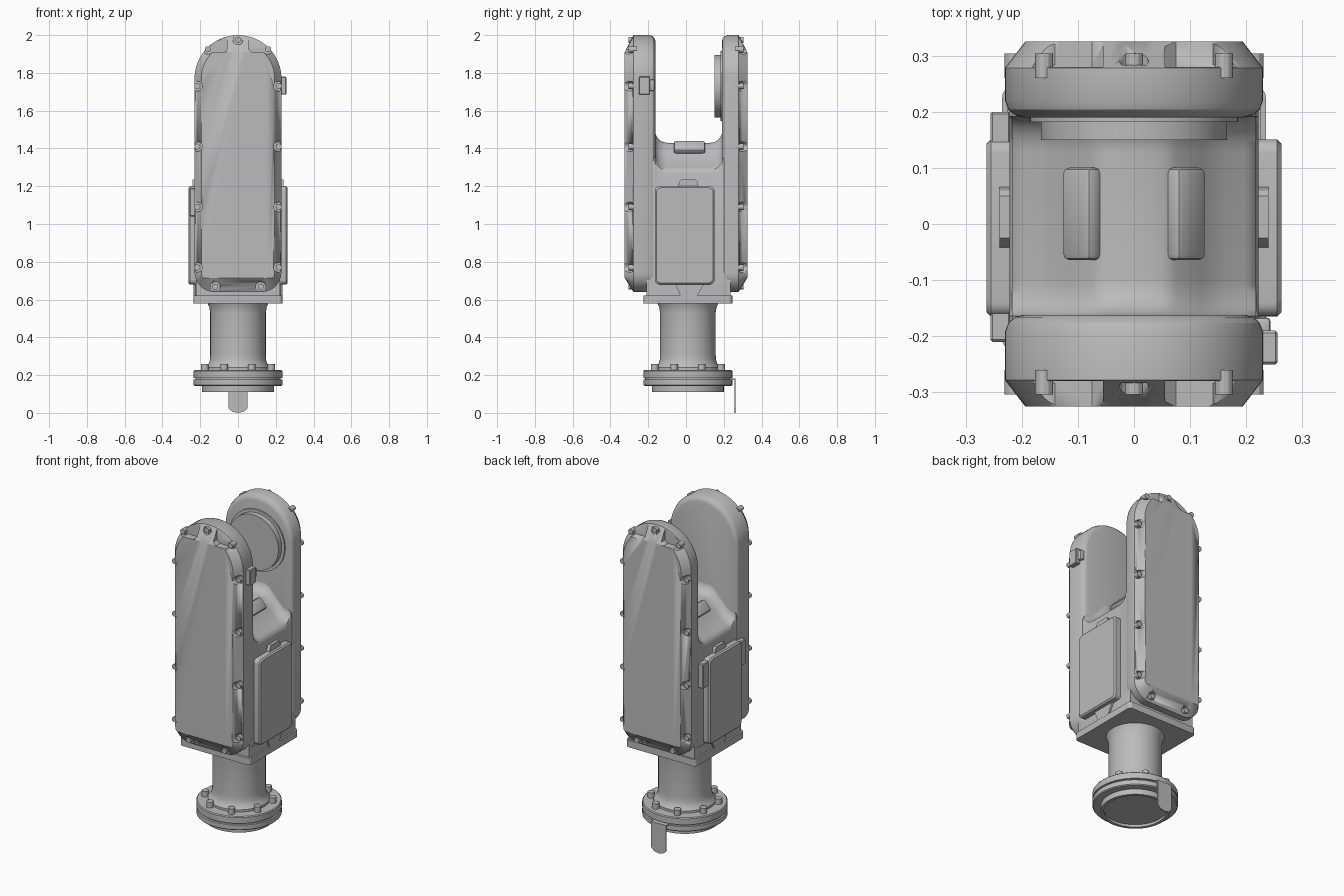
import bpy, bmesh, math
from mathutils import Matrix, Vector

old = bpy.data.objects.get("Cube")
if old:
    bpy.data.objects.remove(old, do_unlink=True)

grey = bpy.data.materials.new("light_grey")
grey.use_nodes = True
GREY = (0.5, 0.5, 0.5, 1)
grey.diffuse_color = GREY
grey.node_tree.nodes["Principled BSDF"].inputs["Base Color"].default_value = GREY
BASE_Y = 0.01


def finish(name, bm, angle=28):
    bmesh.ops.recalc_face_normals(bm, faces=bm.faces)
    me = bpy.data.meshes.new(name)
    bm.to_mesh(me)
    bm.free()
    me.materials.append(grey)
    ob = bpy.data.objects.new(name, me)
    bpy.context.collection.objects.link(ob)
    bpy.ops.object.select_all(action='DESELECT')
    ob.select_set(True)
    bpy.context.view_layer.objects.active = ob
    bpy.ops.object.shade_smooth_by_angle(angle=math.radians(angle))
    return ob


def loft(rings, bm=None):
    """Skin a list of equal closed rings and cap both ends."""
    bm = bm or bmesh.new()
    vs = [[bm.verts.new(p) for p in r] for r in rings]
    n = len(rings[0])
    for a, b in zip(vs, vs[1:]):
        for i in range(n):
            bm.faces.new((a[i], a[(i + 1) % n], b[(i + 1) % n], b[i]))
    bm.faces.new(vs[0])
    bm.faces.new(vs[-1][::-1])
    return bm


def add_box(bm, lo, hi):
    lo, hi = Vector(lo), Vector(hi)
    m = Matrix.Translation((lo + hi) / 2) @ Matrix.Diagonal((*(hi - lo), 1))
    return bmesh.ops.create_cube(bm, size=1, matrix=m)['verts']


def box(name, lo, hi, bevel=0.0, seg=2):
    bm = bmesh.new()
    add_box(bm, lo, hi)
    if bevel:
        bmesh.ops.bevel(bm, geom=bm.edges[:], offset=bevel, segments=seg,
                        affect='EDGES', profile=0.5)
    return finish(name, bm)


def add_cyl(bm, p, q, r, sides=16):
    p, q = Vector(p), Vector(q)
    d = q - p
    m = Matrix.Translation((p + q) / 2) @ d.to_track_quat('Z', 'Y').to_matrix().to_4x4()
    bmesh.ops.create_cone(bm, cap_ends=True, segments=sides, radius1=r, radius2=r,
                          depth=d.length, matrix=m)


def rounded(w, h, r, steps=5):
    """Rounded rectangle, centred, as 2D points."""
    pts = []
    for k, (sx, sy) in enumerate(((1, 1), (-1, 1), (-1, -1), (1, -1))):
        for i in range(steps + 1):
            a = math.pi / 2 * (k + i / steps)
            pts.append((sx * (w - r) + r * math.cos(a), sy * (h - r) + r * math.sin(a)))
    return pts


# Arm housings: long rounded shells with a chamfered outer cover
def outline(y, inset, zmax=9, zmin=0):
    pts = []
    for i in range(33):
        a = math.pi * i / 32
        pts.append(((0.23 - inset) * math.cos(a), 1.77 + (0.23 - inset) * math.sin(a)))
    for sx, start in ((-1, math.pi), (1, 1.5 * math.pi)):
        for i in range(9):
            a = start + math.pi / 2 * i / 8
            pts.append((sx * 0.125 + (0.105 - inset) * math.cos(a),
                        0.745 + (0.105 - inset) * math.sin(a)))
    return [(x, y, min(max(z, zmin), zmax)) for x, z in pts]


bolt_spots = [(0, 1.975)]
for s in (-1, 1):
    bolt_spots += [(s * 0.215, 0.77 + 0.32 * i) for i in range(4)]
    bolt_spots += [(s * 0.16, 1.925), (s * 0.12, 0.668)]


def arm(name, s, inner):
    rings = [outline(s * (inner + d), i) for d, i in
             ((0, 0.032), (0.004, 0.018), (0.014, 0.006), (0.03, 0))]
    rings += [outline(s * 0.278, 0), outline(s * 0.325, 0.036, 1.91, 0.715)]
    shell = finish(name, loft(rings))
    # recesses around the screws and at the top of the cover
    cut = bmesh.new()
    for x, z in bolt_spots:
        add_cyl(cut, (x, s * 0.283, z), (x, s * 0.36, z), 0.026)
    cutters = [finish("screw_cutter", cut)]
    cut = bmesh.new()
    for sx in (-1, 1):
        ring = [(0.055, 1.925), (0.075, 1.908), (0.2, 1.908), (0.2, 2.1), (0.055, 2.1)]
        loft([[(sx * x, s * y, z) for x, z in ring] for y in (0.28, 0.36)], cut)
    cutters.append(finish("pocket_cutter", cut))
    bpy.context.view_layer.objects.active = shell
    for c in cutters:
        mod = shell.modifiers.new("recess", 'BOOLEAN')
        mod.operation, mod.solver, mod.object = 'DIFFERENCE', 'EXACT', c
        shell.modifiers.move(len(shell.modifiers) - 1, 0)
        bpy.ops.object.modifier_apply(modifier=mod.name)
        bpy.data.objects.remove(c, do_unlink=True)
    bm = bmesh.new()
    for x, z in bolt_spots:
        add_cyl(bm, (x, s * 0.26, z), (x, s * 0.304, z), 0.016, 12)
    finish(name + "_screws", bm)


arm("front_arm", -1, 0.162)
arm("back_arm", 1, 0.19)

# Central body: ridged saddle that curves up into both arms
roof = [(0.222, 1.265), (0.217, 1.285), (0.2, 1.3), (0.165, 1.318), (0.12, 1.365),
        (0.075, 1.417), (0.05, 1.43)]
roof += [(-x, z) for x, z in reversed(roof)]
Y0, Y1, R = -0.164, 0.192, 0.065
stations = [(-0.21, R), (0.235, R)]
for i in range(9):
    a = math.pi / 2 * i / 8
    d, rise = R * (1 - math.cos(a)), R * (1 - math.sin(a))
    stations += [(Y0 + d, rise), (Y1 - d, rise)]
rings = [[(0.222, y, 0.6)] + [(x, y, z + rise) for x, z in roof] + [(-0.222, y, 0.6)]
         for y, rise in sorted(stations)]
finish("body", loft(rings), 35)

# Bumper pads on the sloping sides of the saddle
for s, side in ((-1, "right"), (1, "left")):
    pad = box(side + "_saddle_pad", (-0.036, -0.0825, -0.018), (0.036, 0.0825, 0.018), 0.01)
    pad.location = (s * 0.092, 0.018, 1.405)
    pad.rotation_euler = (0, s * math.radians(47), 0)

# Round joint hub on the inside of the back arm
bm = bmesh.new()
add_cyl(bm, (0, 0.15, 1.73), (0, 0.2, 1.73), 0.166, 64)
add_cyl(bm, (0, 0.182, 1.73), (0, 0.21, 1.73), 0.185, 64)
finish("joint_hub", bm)

# Side hatches with their clips and lower lips
for s, side in ((-1, "right"), (1, "left")):
    rings = []
    for x, i in ((0.21, 0), (0.255, 0), (0.263, 0.008)):
        rings.append([(s * x, y - 0.007, z + 0.94)
                      for y, z in rounded(0.158 - i, 0.26 - i, 0.025)])
    finish(side + "_hatch", loft(rings))
    lug = [(-0.045, 1.19), (-0.035, 1.225), (-0.025, 1.236), (0.05, 1.236),
           (0.06, 1.225), (0.068, 1.19)]
    finish(side + "_hatch_clip", loft([[(s * x, y, z) for y, z in lug] for x in (0.21, 0.24)]))
    lip = [(-0.06, 0.69), (-0.03, 0.62), (0.06, 0.62), (0.1, 0.69)]
    finish(side + "_hatch_lip", loft([[(s * x, y, z) for y, z in lip] for x in (0.2, 0.236)]))
box("right_hatch_bar", (-0.256, -0.21, 1.04), (-0.22, 0.2, 1.19), 0.004, 1)

# Small connector on the front arm
box("connector", (0.222, -0.25, 1.685), (0.256, -0.19, 1.78), 0.004, 1)
box("connector_clip", (0.215, -0.2, 1.705), (0.243, -0.167, 1.765), 0.006)

# Square mounting plate and collar under the body
bm = loft([[(x, y + BASE_Y, z) for x, y in rounded(0.235, 0.235, 0.02)] for z in (0.58, 0.622)])
finish("mounting_plate", bm)
bm = loft([[(x, y + BASE_Y, z) for x, y in rounded(0.225, 0.218, 0.02)] for z in (0.615, 0.68)])
finish("plate_collar", bm)

# Turned column and flange
profile = [(0.172, 0.125), (0.172, 0.11), (0.19, 0.11), (0.19, 0.143), (0.23, 0.143),
           (0.235, 0.148), (0.235, 0.176), (0.226, 0.178), (0.226, 0.184), (0.235, 0.186),
           (0.235, 0.222), (0.23, 0.227), (0.172, 0.227), (0.172, 0.24), (0.157, 0.256),
           (0.149, 0.28), (0.147, 0.31), (0.147, 0.53), (0.152, 0.56), (0.163, 0.585)]
turn = [(math.cos(t * math.tau / 64), math.sin(t * math.tau / 64)) for t in range(64)]
finish("column", loft([[(r * c, r * s + BASE_Y, z) for c, s in turn] for r, z in profile]))
bm = bmesh.new()
for i in range(8):
    a = math.tau * (i + 0.5) / 8
    x, y = 0.19 * math.cos(a), 0.19 * math.sin(a) + BASE_Y
    add_cyl(bm, (x, y, 0.22), (x, y, 0.26), 0.02)
finish("flange_bolts", bm)

# Thin hanging tongue at the back of the flange
shape = [(-0.05, 0.18), (-0.05, 0.025), (-0.03, 0.006), (0, 0), (0.03, 0.006),
         (0.05, 0.025), (0.05, 0.18)]
finish("tongue", loft([[(x, y, z) for x, z in shape] for y in (0.258, 0.263)]))
box("tongue_mount", (-0.05, 0.22, 0.175), (0.05, 0.263, 0.181))
